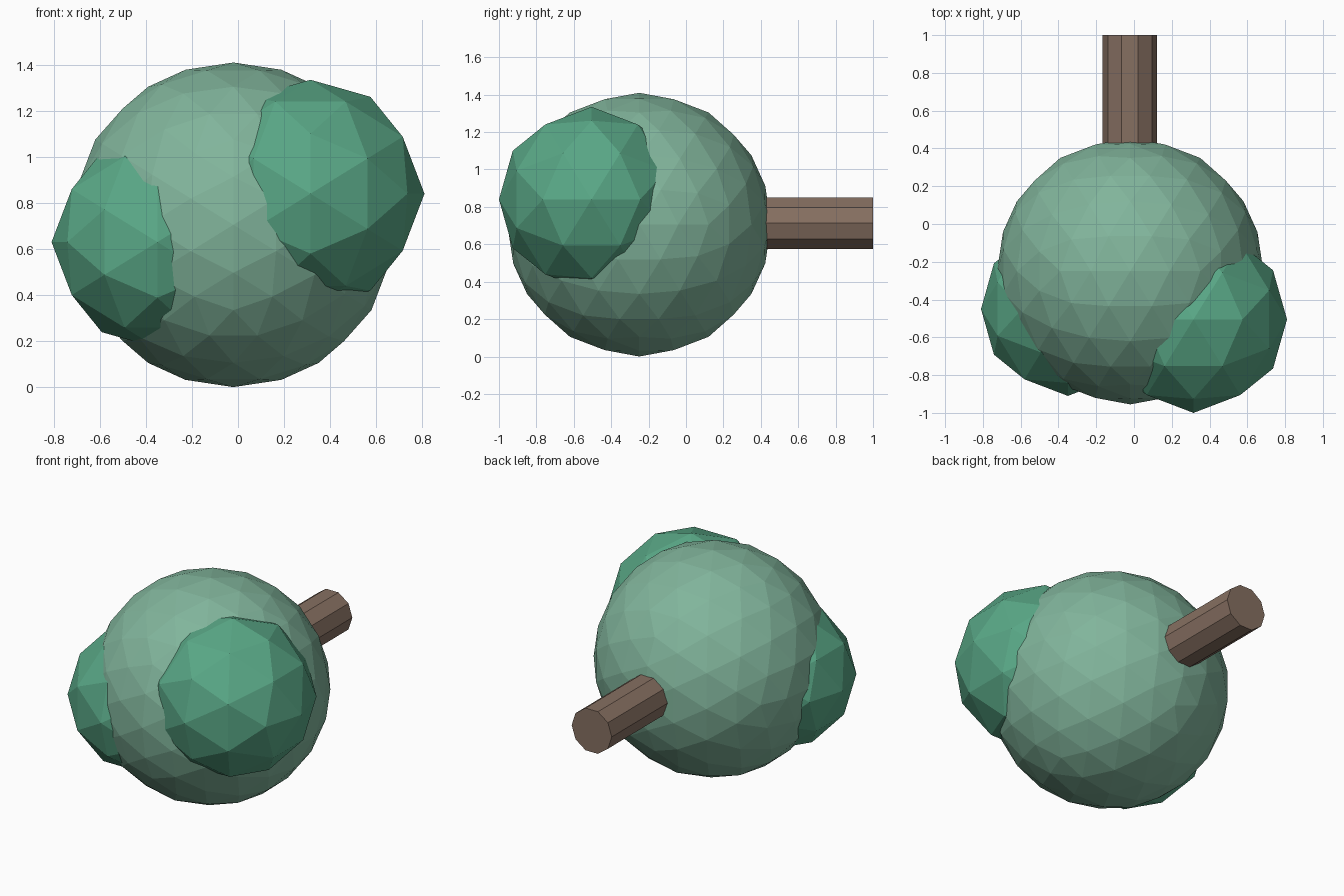
import bpy
import math

if "Cube" in bpy.data.objects:
    bpy.data.objects.remove(bpy.data.objects["Cube"])


def material(name, rgb):
    mat = bpy.data.materials.new(name)
    mat.diffuse_color = (*rgb, 1.0)
    mat.use_nodes = True
    mat.node_tree.nodes["Principled BSDF"].inputs["Base Color"].default_value = mat.diffuse_color
    return mat


pale_leaf = material("pale_leaf", (0.22, 0.46, 0.33))
deep_leaf = material("deep_leaf", (0.10, 0.39, 0.24))
bark = material("bark", (0.24, 0.16, 0.12))

# Tilt that brings an icosahedron edge midpoint onto the z axis
EDGE_TILT = -math.atan(2) / 2


def foliage(name, centre, radius, subdivisions, mat):
    bpy.ops.mesh.primitive_ico_sphere_add(
        subdivisions=subdivisions, radius=radius,
        location=centre, rotation=(0, EDGE_TILT, 0))
    obj = bpy.context.object
    obj.name = name
    obj.data.materials.append(mat)


# Leaf crown with two smaller clumps bulging from its far end
foliage("main_crown", (-0.02, -0.25, 0.705), 0.705, 3, pale_leaf)
foliage("large_leaf_clump", (0.315, -0.505, 0.84), 0.495, 2, deep_leaf)
foliage("small_leaf_clump", (-0.35, -0.45, 0.63), 0.46, 2, deep_leaf)

# Ten-sided trunk lying along y, starting inside the crown
START, END = 0.0, 1.0
bpy.ops.mesh.primitive_cylinder_add(
    vertices=10, radius=0.144, depth=END - START,
    location=(-0.022, (START + END) / 2, 0.713),
    rotation=(math.pi / 2, math.radians(18), 0))
trunk = bpy.context.object
trunk.name = "trunk"
# Roll about the trunk axis so a corner points along x
trunk.rotation_euler = (math.pi / 2, 0, 0)
for v in trunk.data.vertices:
    a = math.atan2(v.co.y, v.co.x) + math.radians(18)
    v.co.x, v.co.y = 0.144 * math.cos(a), 0.144 * math.sin(a)
trunk.data.materials.append(bark)
